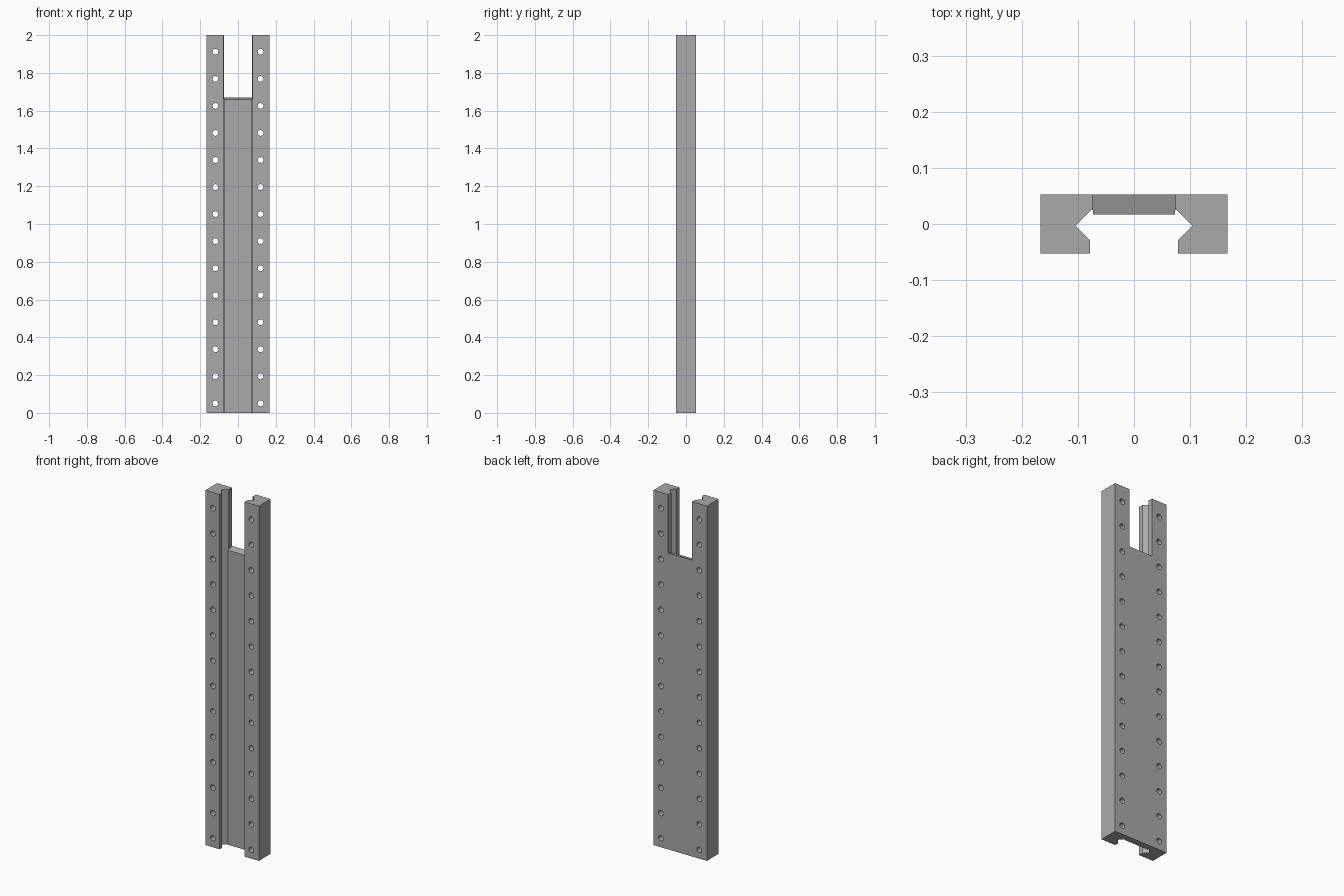
import bpy, bmesh
from math import radians
from mathutils import Matrix, Vector

cube = bpy.data.objects.get("Cube")
if cube:
    bpy.data.objects.remove(cube, do_unlink=True)

HEIGHT = 2.0
HALF_W, HALF_D = 0.167, 0.0525
HOLE_X, HOLE_R, HOLE_COUNT = 0.1195, 0.0153, 14
HOLE_FIRST, HOLE_STEP = 0.05, 0.1432

steel = bpy.data.materials.new("grey_steel")
steel.use_nodes = True
grey = (0.4, 0.4, 0.4, 1)
steel.diffuse_color = grey
steel.node_tree.nodes["Principled BSDF"].inputs["Base Color"].default_value = grey


def add_object(name, bm):
    bmesh.ops.recalc_face_normals(bm, faces=bm.faces)
    mesh = bpy.data.meshes.new(name)
    bm.to_mesh(mesh)
    bm.free()
    obj = bpy.data.objects.new(name, mesh)
    bpy.context.collection.objects.link(obj)
    mesh.materials.append(steel)
    return obj


def prism(name, points, along):
    """Extrude a closed outline along a vector."""
    bm = bmesh.new()
    face = bm.faces.new([bm.verts.new(p) for p in points])
    new = bmesh.ops.extrude_face_region(bm, geom=[face])["geom"]
    verts = [g for g in new if isinstance(g, bmesh.types.BMVert)]
    bmesh.ops.translate(bm, verts=verts, vec=Vector(along))
    return add_object(name, bm)


def cut(target, cutter):
    cutter.hide_render = True
    mod = target.modifiers.new("cut", "BOOLEAN")
    mod.operation = "DIFFERENCE"
    mod.solver = "EXACT"
    mod.object = cutter
    bpy.context.view_layer.objects.active = target
    bpy.ops.object.modifier_apply(modifier=mod.name)
    bpy.data.objects.remove(cutter, do_unlink=True)


# Channel section: back web with two V-grooved side rails, mirrored in x
half = [(HALF_W, HALF_D), (HALF_W, -HALF_D), (0.078, -HALF_D), (0.078, -0.029),
        (0.104, -0.003), (0.076, 0.025), (0.0735, 0.025), (0.0735, 0.0165)]
outline = half + [(-x, y) for x, y in reversed(half)]
rail = prism("channel_rail", [(x, y, 0) for x, y in outline], (0, 0, HEIGHT))

# Open notch at the top of the web, with a slightly sloping floor
notch_x = 0.074
notch = prism("notch_cutter",
              [(-notch_x, -0.1, 1.625), (-notch_x, 0.1, 1.685),
               (-notch_x, 0.1, 2.1), (-notch_x, -0.1, 2.1)],
              (2 * notch_x, 0, 0))
cut(rail, notch)

# Rows of through holes in both rails
bm = bmesh.new()
for side in (-1, 1):
    for i in range(HOLE_COUNT):
        place = Matrix.Translation((side * HOLE_X, 0, HOLE_FIRST + i * HOLE_STEP))
        bmesh.ops.create_cone(bm, cap_ends=True, segments=20, radius1=HOLE_R,
                              radius2=HOLE_R, depth=0.2,
                              matrix=place @ Matrix.Rotation(radians(90), 4, "X"))
cut(rail, add_object("hole_cutter", bm))

# Smooth hole walls, crisp edges elsewhere
bpy.ops.object.select_all(action="DESELECT")
rail.select_set(True)
bpy.context.view_layer.objects.active = rail
bpy.ops.object.shade_smooth_by_angle(angle=radians(30))
